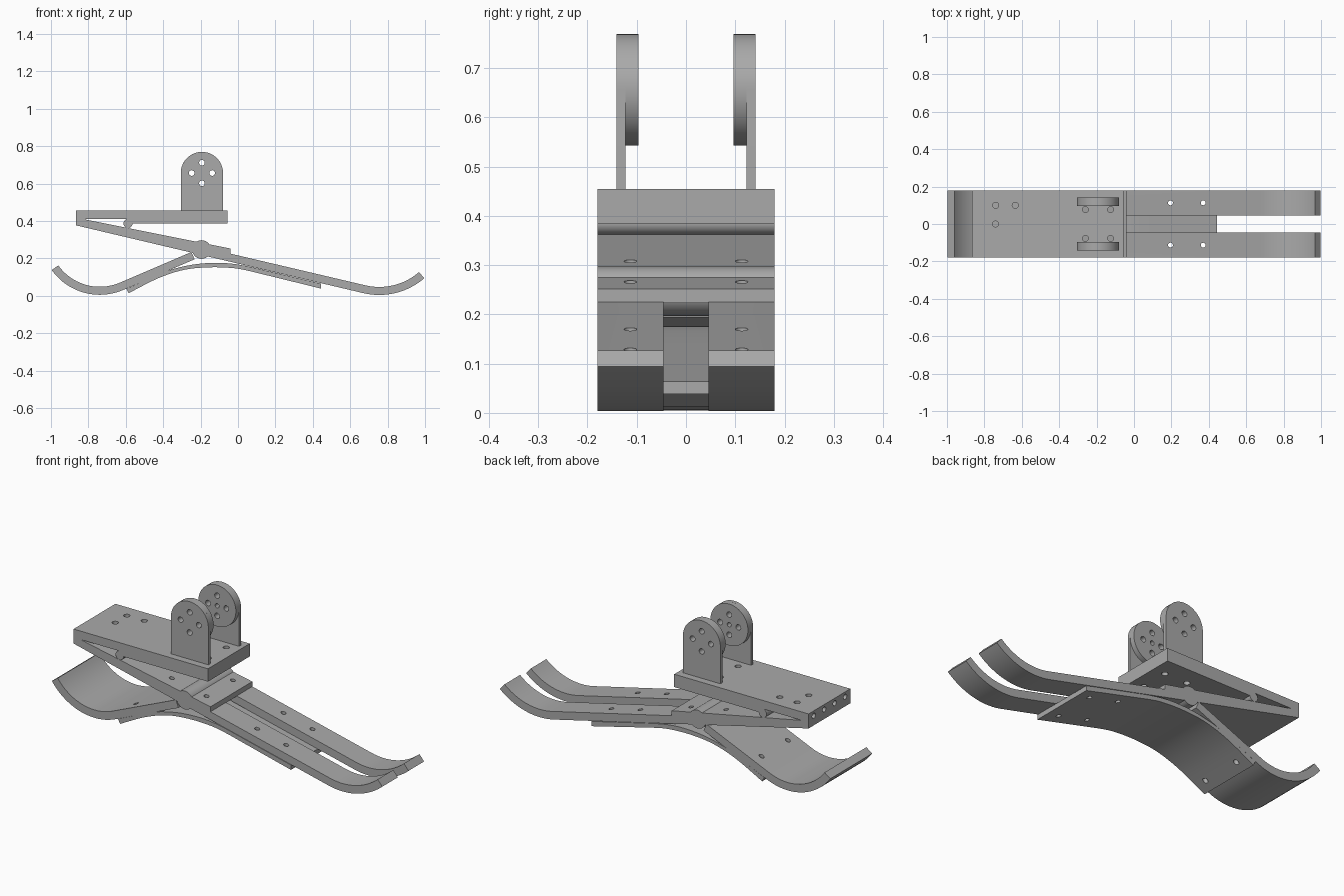
import bpy, bmesh, math
from mathutils import Vector

if "Cube" in bpy.data.objects:
    bpy.data.objects.remove(bpy.data.objects["Cube"], do_unlink=True)

grey = bpy.data.materials.new("mid_grey")
grey.use_nodes = True
GREY = (0.4, 0.4, 0.4, 1)
grey.diffuse_color = GREY
grey.node_tree.nodes["Principled BSDF"].inputs["Base Color"].default_value = GREY

HALF = 0.18       # half width of the foot
SLOPE = 0.238     # fall of the long blade
THICK = 0.043     # blade thickness


def activate(ob):
    bpy.ops.object.select_all(action='DESELECT')
    ob.select_set(True)
    bpy.context.view_layer.objects.active = ob


def add_prism(bm, pts, y0, y1):
    """Extrude an x-z outline from y0 to y1."""
    face = bm.faces.new([bm.verts.new((x, y0, z)) for x, z in pts])
    out = bmesh.ops.extrude_face_region(bm, geom=[face])
    verts = [g for g in out["geom"] if isinstance(g, bmesh.types.BMVert)]
    bmesh.ops.translate(bm, verts=verts, vec=(0, y1 - y0, 0))


def add_rod(bm, start, end, r):
    """Round rod between two points, used as a hole cutter."""
    a, b = Vector(start), Vector(end)
    rot = (b - a).to_track_quat('Z', 'Y').to_matrix().to_4x4()
    rot.translation = (a + b) / 2
    bmesh.ops.create_cone(bm, cap_ends=True, segments=24, radius1=r, radius2=r,
                          depth=(b - a).length, matrix=rot)


def finish(name, bm):
    bmesh.ops.recalc_face_normals(bm, faces=bm.faces)
    mesh = bpy.data.meshes.new(name)
    bm.to_mesh(mesh)
    bm.free()
    ob = bpy.data.objects.new(name, mesh)
    bpy.context.collection.objects.link(ob)
    mesh.materials.append(grey)
    return ob


def part(name, pts, y0=-HALF, y1=HALF, holes=(), slot=None):
    """Prism with round holes (start, end, radius) and an optional slot outline."""
    bm = bmesh.new()
    add_prism(bm, pts, y0, y1)
    ob = finish(name, bm)
    if holes or slot:
        bm = bmesh.new()
        for hole in holes:
            add_rod(bm, *hole)
        if slot:
            add_prism(bm, slot, -0.046, 0.046)
        cutter = finish("cutter", bm)
        cutter.hide_render = True
        mod = ob.modifiers.new("holes", 'BOOLEAN')
        mod.object, mod.operation, mod.solver = cutter, 'DIFFERENCE', 'EXACT'
        activate(ob)
        bpy.ops.object.modifier_apply(modifier=mod.name)
        bpy.data.objects.remove(cutter, do_unlink=True)
    activate(ob)
    bpy.ops.object.shade_smooth_by_angle(angle=math.radians(25))
    return ob


def arc(cx, cz, r, a0, a1, n=20):
    """Arc points; the angle is measured from straight down, positive to +x."""
    angles = [math.radians(a0 + (a1 - a0) * i / n) for i in range(n + 1)]
    return [(cx + r * math.sin(a), cz - r * math.cos(a)) for a in angles]


def smooth(pts, n=6):
    """Catmull-Rom curve through a few points."""
    v = [Vector(p) for p in [pts[0]] + pts + [pts[-1]]]
    out = []
    for a, b, c, d in zip(v, v[1:], v[2:], v[3:]):
        for i in range(n):
            t = i / n
            out.append(tuple(b + (c - a) * t / 2
                             + (a - 2.5 * b + 2 * c - d / 2) * t * t
                             + (1.5 * (b - c) + (d - a) / 2) * t ** 3))
    return out + [pts[-1]]


def under(x):
    return 0.376 - SLOPE * (x + 0.865)


def drill(x, y, z0, z1, r=0.016):
    return ((x, y, z0), (x, y, z1), r)


pair = (-0.113, 0.113)
toe_holes = [drill(x, y, -0.1, 0.3, 0.013) for x in (0.195, 0.37) for y in pair]
wedge_holes = [drill(x, y, 0.1, 0.37, 0.013) for x in (-0.32, -0.11) for y in pair]

# Long blade: sloping strip with upturned toe, split lengthwise at the front
toe_under = arc(0.755, 0.372, 0.368, -13.4, 40.9)
toe_upper = arc(0.755, 0.372, 0.325, 40.9, -13.4)
part("long_blade",
     [(-0.865, under(-0.865))] + toe_under + toe_upper
     + [(-0.814, under(-0.814) + THICK), (-0.865, 0.415)],
     holes=toe_holes + wedge_holes,
     slot=[(-0.19, -0.1), (1.1, -0.1), (1.1, 0.4), (-0.19, 0.4)])

# Wedge plate resting on the blade
part("wedge_plate", [(-0.814, 0.407), (-0.04, under(-0.04) + THICK), (-0.04, 0.252)],
     holes=wedge_holes)

# Heel blade: upturned heel rising to the ankle
part("heel_blade",
     arc(-0.739, 0.321, 0.316, -54.4, 23.8) + [(-0.232, 0.195), (-0.249, 0.234)]
     + arc(-0.739, 0.321, 0.273, 23.8, -54.4),
     holes=[drill(-0.535, y, -0.1, 0.3, 0.013) for y in pair])

# Arched sole sheet joining the toe and heel blades
arch_top = smooth([(0.07, under(0.07)), (-0.02, 0.17), (-0.115, 0.176),
                   (-0.23, 0.168), (-0.35, 0.142), (-0.445, 0.104)])
arch_low = smooth([(-0.585, 0.013), (-0.43, 0.092), (-0.29, 0.138),
                   (-0.15, 0.152), (-0.02, 0.147), (0.07, 0.13)])
part("arched_sole",
     [(0.445, under(0.445))] + arch_top + [(-0.597, 0.037)] + arch_low + [(0.445, 0.038)],
     holes=toe_holes + [drill(-0.535, y, -0.1, 0.3, 0.013) for y in pair])

# Ankle roller and small bumper
part("ankle_roller", arc(-0.195, 0.247, 0.05, 0, 345, 23))
part("bumper", arc(-0.588, 0.386, 0.024, 0, 345, 23))

# Top plate with mounting holes and holes in the rear end
plate_holes = [drill(x, y, 0.3, 0.5) for x in (-0.26, -0.125) for y in (-0.077, 0.077)]
plate_holes += [drill(x, y, 0.415, 0.5) for x, y in ((-0.74, 0.1), (-0.635, 0.1), (-0.74, 0))]
plate_holes += [((-0.9, y, 0.428), (-0.8, y, 0.428), 0.014)
                for y in (-0.135, -0.045, 0.045, 0.135)]
part("top_plate",
     [(-0.865, 0.39), (-0.814, 0.409), (-0.595, 0.409), (-0.595, 0.385),
      (-0.055, 0.385), (-0.055, 0.455), (-0.865, 0.455)], holes=plate_holes)

# Bracket plates with round bosses on their inner sides
CX, CZ, R = -0.193, 0.656, 0.113
for label, side in (("right", -1), ("left", 1)):
    bolts = [((CX + dx, side * 0.2, CZ + dz), (CX + dx, side * 0.05, CZ + dz), 0.015)
             for dx, dz in ((0.055, 0), (-0.055, 0), (0, 0.055), (0, -0.055))]
    centre = ((CX, side * 0.2, CZ), (CX, side * 0.05, CZ), 0.012)
    part(label + "_bracket", [(CX + R, 0.455)] + arc(CX, CZ, R, 90, 270, 32) + [(CX - R, 0.455)],
         side * 0.141, side * 0.123, bolts)
    part(label + "_bracket_boss", arc(CX, CZ, R, 0, 354, 59),
         side * 0.123, side * 0.096, bolts + [centre])
